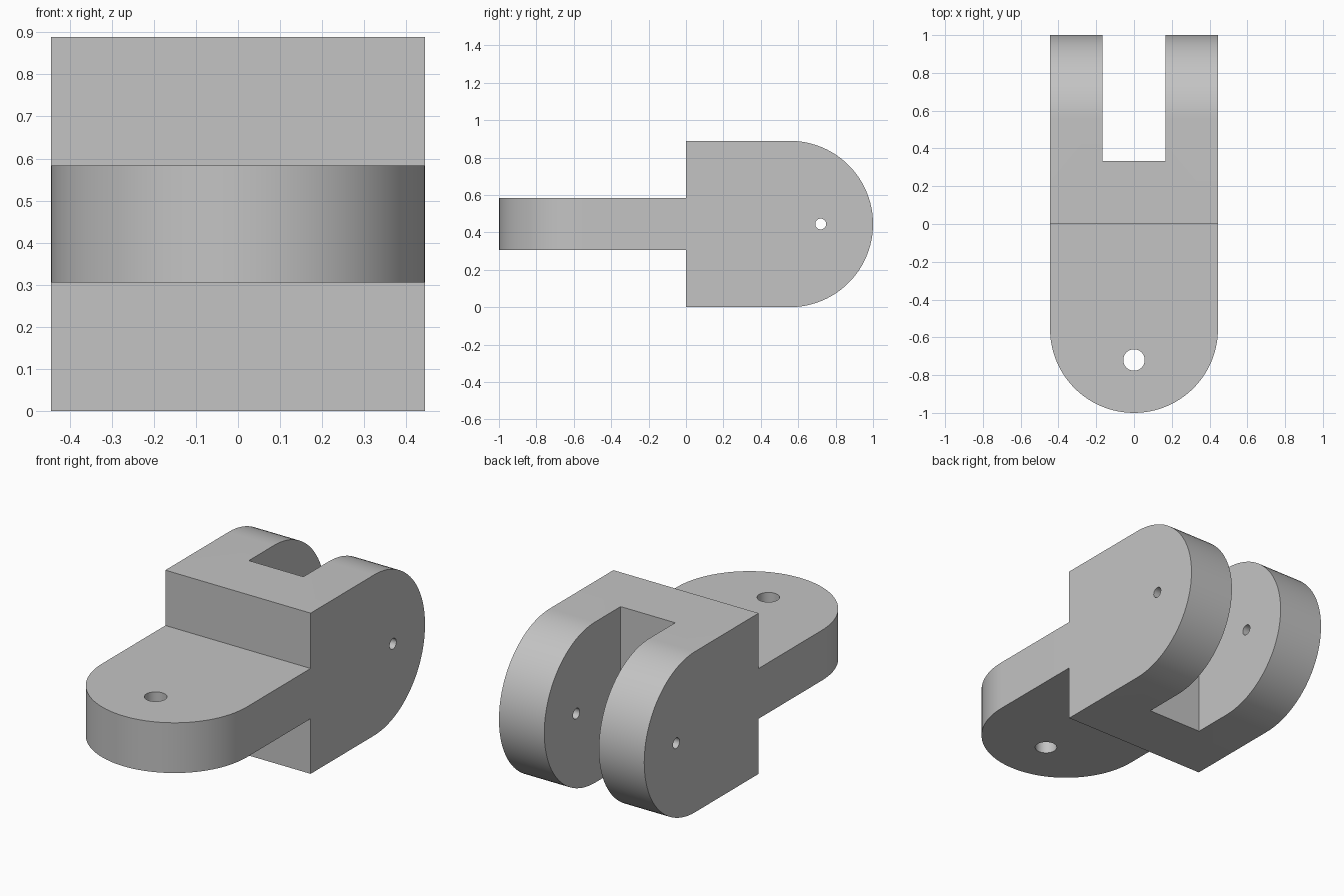
import bpy
import bmesh
from math import sin, cos, pi, radians
from mathutils import Vector

if "Cube" in bpy.data.objects:
    bpy.data.objects.remove(bpy.data.objects["Cube"], do_unlink=True)

R = 0.4445            # half width, half height and end radius
ARC_Y = 1 - R         # distance of the round end centres from the middle
PIN_Y = 0.72          # distance of the holes from the middle
TONGUE = (0.305, 0.583)
SLOT_HALF, SLOT_Y = 0.167, 0.333

grey = bpy.data.materials.new("grey metal")
grey.use_nodes = True
colour = (0.55, 0.55, 0.55, 1)
grey.diffuse_color = colour
grey.node_tree.nodes["Principled BSDF"].inputs["Base Color"].default_value = colour


def arc(cx, cy, r, start, end, steps):
    angles = [start + (end - start) * i / steps for i in range(steps + 1)]
    return [(cx + r * cos(a), cy + r * sin(a)) for a in angles]


def extrude(name, outline, place, direction):
    """Solid prism from a flat outline; place maps 2D points to 3D."""
    bm = bmesh.new()
    face = bm.faces.new([bm.verts.new(place(u, v)) for u, v in outline])
    top = bmesh.ops.extrude_face_region(bm, geom=[face], use_keep_orig=True)["geom"]
    moved = [g for g in top if isinstance(g, bmesh.types.BMVert)]
    bmesh.ops.translate(bm, verts=moved, vec=Vector(direction))
    bmesh.ops.recalc_face_normals(bm, faces=bm.faces)
    mesh = bpy.data.meshes.new(name)
    bm.to_mesh(mesh)
    bm.free()
    mesh.materials.append(grey)
    obj = bpy.data.objects.new(name, mesh)
    bpy.context.collection.objects.link(obj)
    return obj


def along_x(name, outline):
    return extrude(name, outline, lambda y, z: (-0.6, y, z), (1.2, 0, 0))


def along_z(name, outline):
    return extrude(name, outline, lambda x, y: (x, y, -0.2), (0, 0, 1.4))


# Side silhouette: thin tongue in front, tall rounded fork behind
lo, hi = TONGUE
side = [(-1.2, lo), (0, lo), (0, 0)]
side += arc(ARC_Y, R, R, -pi / 2, pi / 2, 48)
side += [(0, 2 * R), (0, hi), (-1.2, hi)]
joint = along_x("clevis_joint", side)

# Plan silhouette: rounded tongue end and open fork slot
plan = arc(0, -ARC_Y, R, -pi, 0, 48)
plan += [(R, 1.2), (SLOT_HALF, 1.2), (SLOT_HALF, SLOT_Y),
         (-SLOT_HALF, SLOT_Y), (-SLOT_HALF, 1.2), (-R, 1.2)]

# Pin holes through the tongue and across the fork
cutters = [
    (along_z("plan_cutter", plan), 'INTERSECT'),
    (along_z("tongue_hole_cutter", arc(0, -PIN_Y, 0.057, 0, 2 * pi, 32)[:-1]), 'DIFFERENCE'),
    (along_x("fork_hole_cutter", arc(PIN_Y, R, 0.029, 0, 2 * pi, 32)[:-1]), 'DIFFERENCE'),
]

bpy.ops.object.select_all(action='DESELECT')
bpy.context.view_layer.objects.active = joint
joint.select_set(True)
for cutter, operation in cutters:
    cutter.hide_render = True
    mod = joint.modifiers.new(cutter.name, 'BOOLEAN')
    mod.operation = operation
    mod.solver = 'EXACT'
    mod.object = cutter
    bpy.ops.object.modifier_apply(modifier=mod.name)
    bpy.data.objects.remove(cutter, do_unlink=True)

bpy.ops.object.shade_smooth_by_angle(angle=radians(30))
